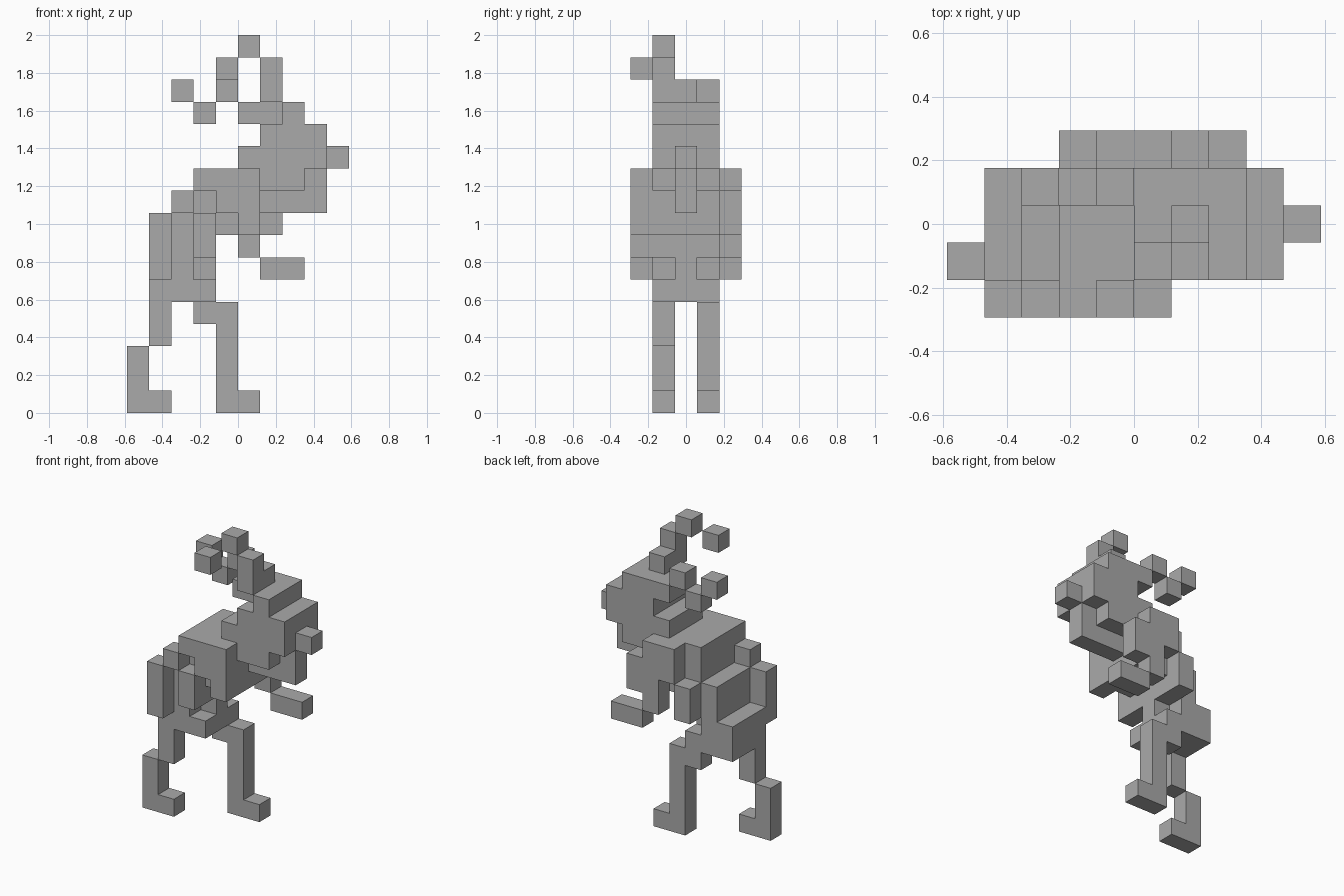
import bpy
import bmesh
from itertools import product
from mathutils import Vector

cube = bpy.data.objects.get("Cube")
if cube:
    bpy.data.objects.remove(cube, do_unlink=True)

UNIT = 2 / 17                       # one block
ORIGIN = Vector((-5, -2.5, 0))      # grid corner, in blocks

grey = bpy.data.materials.new("plain grey")
grey.use_nodes = True
grey.diffuse_color = (0.4, 0.4, 0.4, 1)
grey.node_tree.nodes["Principled BSDF"].inputs["Base Color"].default_value = grey.diffuse_color

parts = {}


def block(name, xs, ys, zs):
    """Fill an inclusive range of grid cells and give them to a part."""
    spans = [range(r[0], r[-1] + 1) for r in (xs, ys, zs)]
    taken = set().union(*parts.values())
    parts.setdefault(name, set()).update(set(product(*spans)) - taken)


# legs and feet
block("right_leg", [0], [1], [0, 2])
block("right_leg", [1], [1], [3, 4])
block("right_foot", [1], [1], [0])
block("left_leg", [4], [3], [0, 4])
block("left_leg", [3], [3], [4])
block("left_foot", [5], [3], [0])

# hips and waist
block("hips", [1, 3], [1, 3], [5])
block("hips", [1, 2], [1, 3], [6])
block("hips", [3], [2], [6])
block("waist", [2, 3], [1, 3], [7, 8])
for side, y in (("right", 0), ("left", 4)):
    block(side + "_hip_plate", [3], [y], [7, 8])

# chest with stepped flanks
block("chest", [3, 5], [1, 3], [9, 10])
block("chest", [4, 5], [1, 3], [8])
block("chest", [3], [0], [10])
for y in (0, 4):
    block("chest", [4, 5], [y], [9, 10])
    block("chest", [5], [y], [8])

# arms
block("right_arm", [2], [0], [9])
block("right_arm", [1], [0], [6, 8])
block("left_arm", [6], [4], [8, 9])
block("left_arm", [5], [4], [7])
block("left_hand", [6, 7], [4], [6])

# head
block("head", [6, 7], [1, 3], [10])
block("head", [5, 8], [1, 3], [11])
block("head", [6, 8], [1, 3], [12])
block("head", [5, 6], [2, 3], [13])
block("head", [7], [1, 3], [13])
block("jaw", [6, 8], [2], [9, 10])
block("nose", [9], [2], [11])

# horns made of loose blocks
block("right_horn", [6], [1, 2], [14])
block("right_horn", [6], [1], [15])
block("right_horn", [5], [1], [16])
block("right_horn", [4], [0], [15])
for x, z in ((4, 14), (3, 13), (2, 14)):
    block("left_horn", [x], [3], [z])


def build(name, cells, filled):
    """Make the outer skin of a part, leaving out faces against other blocks."""
    bm = bmesh.new()
    for cell, axis, step in product(sorted(cells), range(3), (-1, 1)):
        beside = list(cell)
        beside[axis] += step
        if tuple(beside) in filled:
            continue
        corners = []
        for u, v in ((0, 0), (1, 0), (1, 1), (0, 1))[::step]:
            p = Vector(cell)
            p[axis] += step > 0
            p[(axis + 1) % 3] += u
            p[(axis + 2) % 3] += v
            corners.append(bm.verts.new((p + ORIGIN) * UNIT))
        bm.faces.new(corners)
    bmesh.ops.remove_doubles(bm, verts=bm.verts[:], dist=UNIT / 100)
    bmesh.ops.dissolve_limit(bm, angle_limit=0.01, verts=bm.verts[:], edges=bm.edges[:])
    mesh = bpy.data.meshes.new(name)
    bm.to_mesh(mesh)
    bm.free()
    mesh.materials.append(grey)
    bpy.context.scene.collection.objects.link(bpy.data.objects.new(name, mesh))


everything = set().union(*parts.values())
for part, part_cells in parts.items():
    build(part, part_cells, everything)
